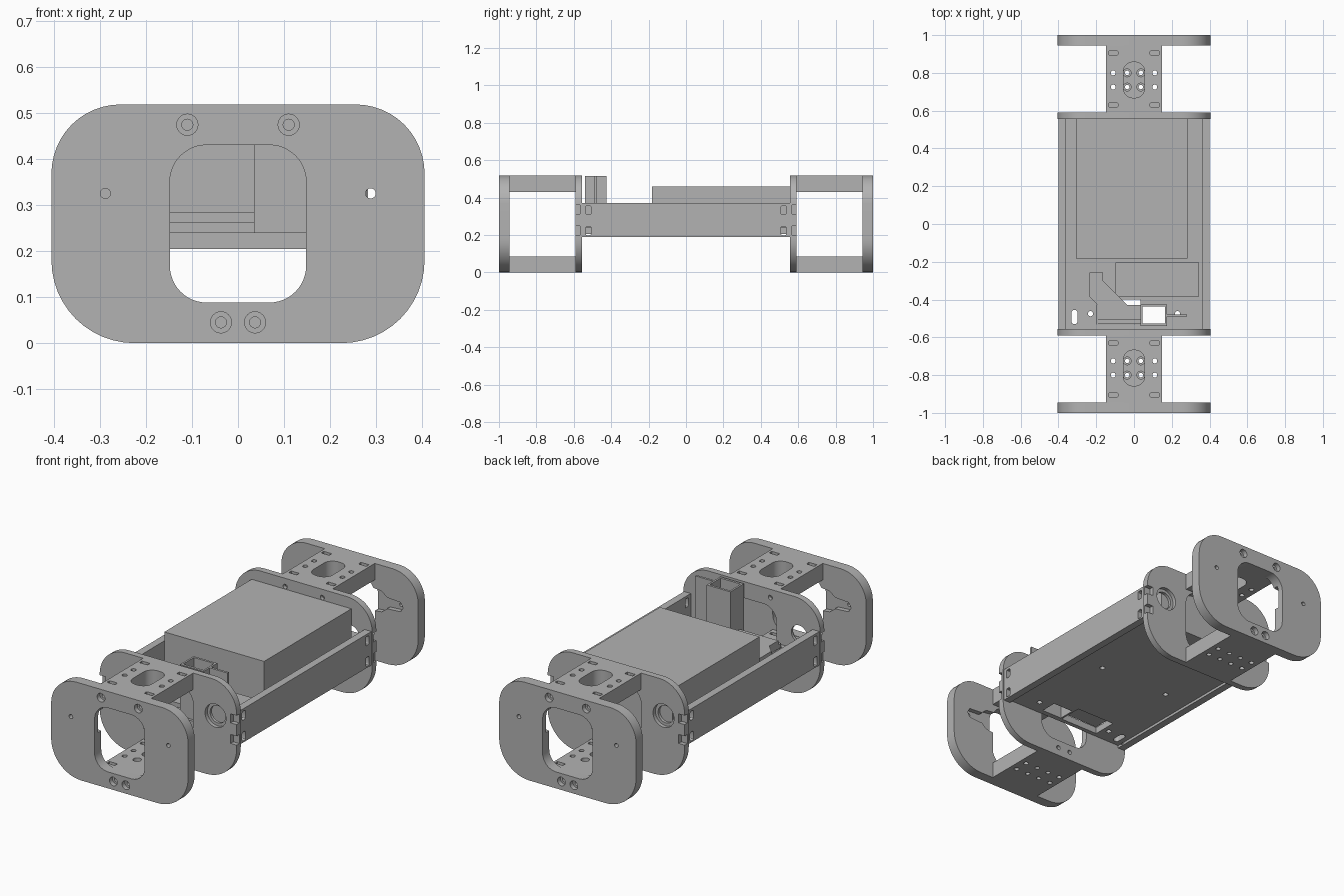
import bpy, bmesh, math
from mathutils import Matrix

cube = bpy.data.objects.get("Cube")
if cube:
    bpy.data.objects.remove(cube, do_unlink=True)

grey = bpy.data.materials.new("plain grey")
grey.use_nodes = True
colour = (0.45, 0.45, 0.45, 1)
grey.diffuse_color = colour
grey.node_tree.nodes["Principled BSDF"].inputs["Base Color"].default_value = colour


def rounded(x0, x1, z0, z1, r_top, r_bottom, steps=12):
    """Outline of a rectangle with rounded corners."""
    pts = []
    corners = [(x1, z1, r_top, -1, -1, 0), (x0, z1, r_top, 1, -1, 1),
               (x0, z0, r_bottom, 1, 1, 2), (x1, z0, r_bottom, -1, 1, 3)]
    for x, z, r, sx, sz, quarter in corners:
        for i in range(steps + 1):
            a = (quarter + i / steps) * math.pi / 2
            pts.append((x + sx * r + r * math.cos(a), z + sz * r + r * math.sin(a)))
    return pts


def circle(x, z, r, n=24):
    return [(x + r * math.cos(math.tau * i / n), z + r * math.sin(math.tau * i / n))
            for i in range(n)]


def rect(x0, x1, z0, z1):
    return [(x0, z0), (x1, z0), (x1, z1), (x0, z1)]


def prism(name, outline, axis, lo, hi):
    """Outline extruded along an axis from lo to hi."""
    place = {"x": lambda a, b, t: (t, a, b), "y": lambda a, b, t: (a, t, b),
             "z": lambda a, b, t: (a, b, t)}[axis]
    bm = bmesh.new()
    low = [bm.verts.new(place(a, b, lo)) for a, b in outline]
    high = [bm.verts.new(place(a, b, hi)) for a, b in outline]
    bm.faces.new(low)
    bm.faces.new(high)
    for i in range(len(low)):
        j = (i + 1) % len(low)
        bm.faces.new((low[i], low[j], high[j], high[i]))
    bmesh.ops.recalc_face_normals(bm, faces=bm.faces)
    mesh = bpy.data.meshes.new(name)
    bm.to_mesh(mesh)
    bm.free()
    mesh.materials.append(grey)
    obj = bpy.data.objects.new(name, mesh)
    bpy.context.collection.objects.link(obj)
    return obj


def cut(obj, cutters):
    """Subtract (outline, axis, lo, hi) prisms and bake the result."""
    helpers = []
    for spec in cutters:
        tool = prism("cutter", *spec)
        tool.hide_render = True
        mod = obj.modifiers.new("cut", "BOOLEAN")
        mod.operation, mod.solver, mod.object = "DIFFERENCE", "EXACT", tool
        helpers.append(tool)
    bpy.context.view_layer.update()
    deps = bpy.context.evaluated_depsgraph_get()
    mesh = bpy.data.meshes.new_from_object(obj.evaluated_get(deps))
    obj.modifiers.clear()
    obj.data = mesh
    for tool in helpers:
        bpy.data.objects.remove(tool, do_unlink=True)
    return obj


def mirror_back(obj, name):
    """Copy a front part to the back end."""
    mesh = obj.data.copy()
    mesh.transform(Matrix.Scale(-1, 4, (0, 1, 0)))
    mesh.flip_normals()
    copy = bpy.data.objects.new(name, mesh)
    bpy.context.collection.objects.link(copy)


outline = rounded(-0.405, 0.405, 0, 0.518, 0.15, 0.18)
window = rounded(-0.148, 0.148, 0.088, 0.43, 0.08, 0.08)
screws = [(-0.11, 0.474), (0.11, 0.474), (-0.037, 0.045), (0.037, 0.045)]


def screw_holes(outer, inner, depth):
    specs = []
    for x, z in screws:
        specs.append((circle(x, z, 0.012), "y", outer - 0.02, inner + 0.02))
        specs.append((circle(x, z, 0.023), "y", outer - 0.02, outer + depth))
    return specs


# End plate with pivot holes and arm pockets on its inner face
cuts = [(window, "y", -1.1, -0.9)] + screw_holes(-1, -0.944, 0.025)
for s in (-1, 1):
    arm = [(s * x, z) for x, z in [(0.1, 0.26), (0.19, 0.27), (0.22, 0.295), (0.3, 0.3),
                                   (0.315, 0.325), (0.3, 0.35), (0.22, 0.355),
                                   (0.19, 0.38), (0.1, 0.39)]]
    cuts += [(circle(s * 0.288, 0.325, 0.011), "y", -1.1, -0.9),
             (arm, "y", -0.97, -0.9)]
end_plate = cut(prism("front_end_plate", outline, "y", -1, -0.944), cuts)

# Inner plate with bearing holes and edge notches
cuts = [(window, "y", -0.7, -0.5)] + screw_holes(-0.59, -0.555, 0.015)
for s in (-1, 1):
    cuts += [(circle(s * 0.28, 0.325, 0.062, 32), "y", -0.7, -0.57),
             (circle(s * 0.28, 0.325, 0.046, 32), "y", -0.7, -0.5)]
    for z in (0.225, 0.335):
        cuts.append((rect(min(s * 0.37, s * 0.42), max(s * 0.37, s * 0.42),
                          z - 0.024, z + 0.024), "y", -0.7, -0.567))
inner_plate = cut(prism("front_inner_plate", outline, "y", -0.59, -0.555), cuts)

# Upper and lower bridges between the plates
base = rect(-0.148, 0.148, -0.944, -0.59)
slots, through, small = [], [], []
for x in (-0.11, 0.11):
    for y in (-0.905, -0.63):
        slots.append(rounded(x - 0.024, x + 0.024, y - 0.011, y + 0.011, 0.004, 0.004, 2))
    for y in (-0.8, -0.725):
        through.append(circle(x, y, 0.013, 16))
        small.append((x * 0.33, y))
holes = [(p, "z", -0.1, 0.6) for p in through]
upper = cut(prism("front_upper_bridge", base, "z", 0.43, 0.518),
            holes + [(p, "z", 0.48, 0.6) for p in slots] +
            [(rounded(-0.056, 0.056, -0.857, -0.668, 0.05, 0.05), "z", 0.4, 0.6)])
lower = cut(prism("front_lower_bridge", base, "z", 0, 0.086),
            holes + [(p, "z", 0.05, 0.1) for p in slots] +
            [(circle(x, y, 0.012, 16), "z", -0.1, 0.1) for x, y in small] +
            [(circle(x, y, 0.021, 16), "z", 0.06, 0.1) for x, y in small])

for part in (end_plate, inner_plate, upper, lower):
    mirror_back(part, part.name.replace("front", "back"))

# Tray side walls with fastening slots
for side, s in (("left", 1), ("right", -1)):
    lo, hi = sorted((s * 0.36, s * 0.4))
    wall_cuts = [(rounded(y - 0.014, y + 0.014, z - 0.024, z + 0.024, 0.008, 0.008, 3),
                  "x", lo - 0.05, hi + 0.05)
                 for y in (-0.522, 0.522) for z in (0.222, 0.333)]
    cut(prism(side + "_wall", rect(-0.555, 0.555, 0.19, 0.37), "x", lo, hi), wall_cuts)

# Tray floor with opening, cable slot and screw holes
floor_holes = [rect(-0.195, 0.035, -0.532, -0.4), rect(0.045, 0.165, -0.527, -0.437),
               rounded(-0.332, -0.298, -0.53, -0.455, 0.016, 0.016, 6)]
floor_holes += [circle(x, y, 0.014, 16) for x, y in
                ((-0.21, 0), (0.21, 0), (-0.23, -0.475), (0.23, -0.475))]
cut(prism("tray_floor", rect(-0.36, 0.36, -0.555, 0.555), "z", 0.204, 0.24),
    [(p, "z", 0.1, 0.3) for p in floor_holes])

# Battery box and low module
prism("battery_box", rect(-0.308, 0.282, -0.182, 0.555), "z", 0.24, 0.46)
prism("low_module", rect(-0.097, 0.345, -0.385, -0.205), "z", 0.24, 0.26)

# Cable bracket over the opening
bracket = [(-0.235, -0.257), (-0.163, -0.257), (-0.163, -0.302), (-0.035, -0.43),
           (0.035, -0.43), (0.035, -0.505), (-0.192, -0.505), (-0.192, -0.43),
           (-0.235, -0.385)]
prism("cable_bracket", bracket, "z", 0.24, 0.285)
prism("bracket_lip", rect(-0.192, 0.035, -0.53, -0.505), "z", 0.24, 0.262)

# Square holder tube and its fin
cut(prism("holder_tube", rect(0.035, 0.175, -0.54, -0.425), "z", 0.24, 0.515),
    [(rect(0.045, 0.165, -0.527, -0.437), "z", 0.2, 0.6)])
prism("holder_fin", rect(0.175, 0.28, -0.49, -0.478), "z", 0.24, 0.515)

# Smooth the curved edges and keep the flat faces crisp
bpy.ops.object.select_all(action="DESELECT")
for obj in bpy.context.scene.objects:
    if obj.type == "MESH":
        obj.select_set(True)
        bpy.context.view_layer.objects.active = obj
bpy.ops.object.shade_smooth_by_angle(angle=math.radians(30))
